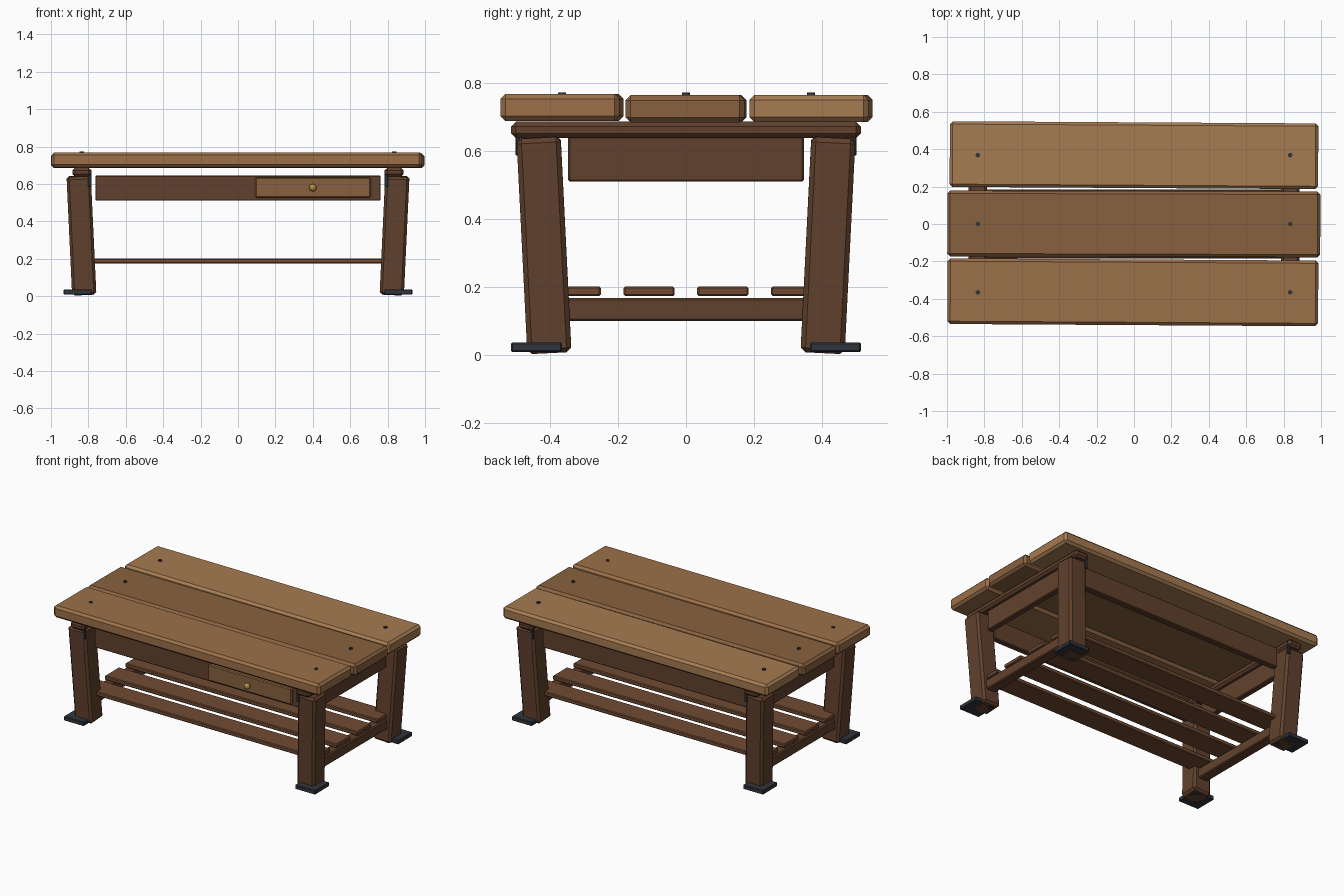
import bpy, bmesh
from mathutils import Matrix, Euler

if "Cube" in bpy.data.objects:
    bpy.data.objects.remove(bpy.data.objects["Cube"])


def mat(name, r, g, b):
    m = bpy.data.materials.new(name)
    m.diffuse_color = (r, g, b, 1)
    m.use_nodes = True
    m.node_tree.nodes["Principled BSDF"].inputs["Base Color"].default_value = m.diffuse_color
    return m


TOP_BACK = mat("light_wood", .38, .20, .085)
TOP_MID = mat("medium_wood", .25, .12, .05)
TOP_FRONT = mat("warm_wood", .33, .16, .066)
DARK = mat("dark_wood", .12, .053, .026)
SLAT = mat("slat_wood", .16, .07, .032)
METAL = mat("dark_metal", .03, .036, .046)
BRASS = mat("brass", .45, .28, .07)


def finish(bm, name, material):
    me = bpy.data.meshes.new(name)
    bm.to_mesh(me)
    bm.free()
    me.materials.append(material)
    ob = bpy.data.objects.new(name, me)
    bpy.context.collection.objects.link(ob)
    return ob


def box(name, loc, size, material, bevel=.005, rot=(0, 0, 0)):
    """Chamfered box."""
    bm = bmesh.new()
    bmesh.ops.create_cube(bm, size=1, matrix=Matrix.Diagonal((*size, 1)))
    bmesh.ops.bevel(bm, geom=bm.edges[:], offset=bevel, segments=1,
                    affect='EDGES', profile=.5)
    ob = finish(bm, name, material)
    ob.location, ob.rotation_euler = loc, rot
    return ob


def cylinder(name, loc, r1, r2, depth, material, sides=12, rot=(0, 0, 0)):
    bm = bmesh.new()
    bmesh.ops.create_cone(bm, cap_ends=True, segments=sides, radius1=r1,
                          radius2=r2, depth=depth)
    ob = finish(bm, name, material)
    ob.location, ob.rotation_euler = loc, rot
    return ob


# Table top: three slightly crooked planks with bolts
for name, x, y, z, length, width, m, turn in (
        ("back_plank", 0, .368, .726, 1.97, .351, TOP_BACK, -.006),
        ("middle_plank", -.001, 0, .725, 1.994, .351, TOP_MID, -.003),
        ("front_plank", -.006, -.365, .729, 1.982, .351, TOP_FRONT, -.006)):
    box(name, (x, y, z), (length, width, .08), m, .015, (0, 0, turn))
    for sx in (-1, 1):
        cylinder(name + "_bolt", (sx * .835, y, .766), .012, .012, .014, METAL)

for sx in (-1, 1):
    # Cross beam under the top, end apron and low stretcher
    box("cross_beam", (sx * .835, 0, .663), (.1, 1.03, .048), DARK, .014)
    box("end_apron", (sx * .835, 0, .578), (.04, .694, .135), DARK)
    box("stretcher", (sx * .828, 0, .134), (.07, .74, .068), DARK, .006)
    for sy in (-1, 1):
        # Splayed leg, metal foot and corner strap
        box("leg", (sx * .837, sy * .418, .325), (.13, .13, .635), DARK, .014,
            (-sy * .05, sx * .047, 0))
        box("foot_plate", (sx * .857, sy * .44, .023), (.15, .15, .028), METAL, .004)
        box("corner_strap", (sx * .793, sy * .495, .632), (.02, .014, .09), METAL, .003)

# Long aprons
for name, sy in (("front_apron", -1), ("back_apron", 1)):
    box(name, (0, sy * .41, .578), (1.526, .04, .135), DARK)

# Drawer front with brass knob
box("drawer_front", (.401, -.436, .58), (.618, .03, .108), TOP_MID, .006)
cylinder("knob_stem", (.4, -.46, .58), .01, .01, .03, BRASS, rot=(1.5708, 0, 0))
bm = bmesh.new()
bmesh.ops.create_uvsphere(bm, u_segments=12, v_segments=8, radius=.02)
finish(bm, "drawer_knob", BRASS).location = (.4, -.475, .58)

# Shelf slats
for i in range(4):
    box("shelf_slat", (0, -.326 + i * .2172, .188), (1.72, .151, .028), SLAT)
